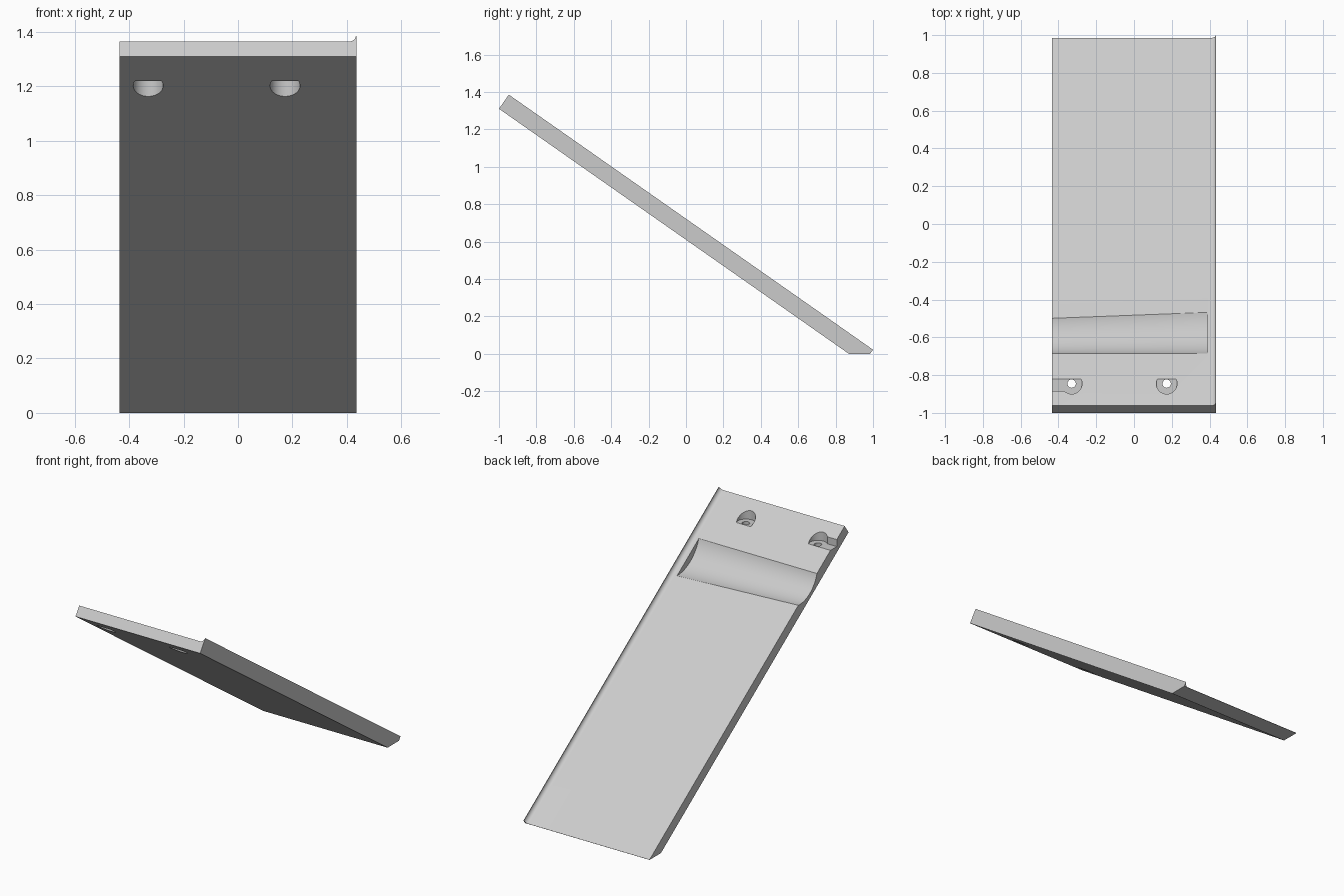
import bpy, bmesh, math
from mathutils import Matrix, Vector

if "Cube" in bpy.data.objects:
    bpy.data.objects.remove(bpy.data.objects["Cube"])

HALF_W, LENGTH, THICK, LIP = 0.435, 2.377, 0.0665, 0.092
ANGLE = math.radians(35)
C, S = math.cos(ANGLE), math.sin(ANGLE)
# Local axes: x across, y down the slope, z out of the top face
TILT = Matrix(((1, 0, 0, 0), (0, C, S, -1), (0, -S, C, 1.31), (0, 0, 0, 1)))

grey = bpy.data.materials.new("light_grey")
grey.use_nodes = True
grey.diffuse_color = (0.6, 0.6, 0.6, 1)
grey.node_tree.nodes["Principled BSDF"].inputs["Base Color"].default_value = (0.6, 0.6, 0.6, 1)


def make_object(name, bm):
    bmesh.ops.recalc_face_normals(bm, faces=bm.faces)
    mesh = bpy.data.meshes.new(name)
    bm.to_mesh(mesh)
    bm.free()
    mesh.materials.append(grey)
    obj = bpy.data.objects.new(name, mesh)
    bpy.context.collection.objects.link(obj)
    return obj


def loft(name, ring_a, ring_b, matrix=Matrix(), cut_ground=False):
    """Closed solid between two matching rings of points."""
    bm = bmesh.new()
    a, b = ([bm.verts.new(matrix @ Vector(p)) for p in ring] for ring in (ring_a, ring_b))
    bm.faces.new(a)
    bm.faces.new(b[::-1])
    for i in range(len(a)):
        j = (i + 1) % len(a)
        bm.faces.new((a[i], b[i], b[j], a[j]))
    if cut_ground:
        cut = bmesh.ops.bisect_plane(bm, geom=bm.verts[:] + bm.edges[:] + bm.faces[:],
                                     plane_co=(0, 0, 0), plane_no=(0, 0, 1), clear_inner=True)
        edges = [e for e in cut["geom_cut"] if isinstance(e, bmesh.types.BMEdge)]
        bmesh.ops.holes_fill(bm, edges=edges)
    return make_object(name, bm)


def post(name, x, y, radius, low, high):
    """Upright cylinder."""
    ring = [(x + radius * math.cos(t), y + radius * math.sin(t))
            for t in (math.tau * i / 48 for i in range(48))]
    return loft(name, [(*p, low) for p in ring], [(*p, high) for p in ring])


# Sloping plate with a filleted lip along its left edge
R = LIP - THICK
profile = [(-HALF_W, 0), (HALF_W, 0), (HALF_W, LIP)]
for i in range(9):
    t = math.pi / 2 * i / 8
    profile.append((HALF_W - 0.002 - R + R * math.cos(t), LIP - R * math.sin(t)))
profile.append((-HALF_W, THICK))
plate = loft("sloping_plate", [(x, 0, n) for x, n in profile],
             [(x, LENGTH, n) for x, n in profile], TILT, True)


# Tapered round trough across the top face
def trough_ring(x, upper, lower, depth):
    half = (lower - upper) / 2
    r = (half ** 2 + depth ** 2) / (2 * depth)
    return [(x, (upper + lower) / 2 + r * math.cos(t), THICK + r - depth + r * math.sin(t))
            for t in (math.tau * i / 128 for i in range(128))]


cutters = [loft("trough_cutter", trough_ring(-0.45, 0.338, 0.564, 0.04),
                trough_ring(0.39, 0.338, 0.603, 0.043), TILT)]

# Upright screw holes, recessed flat from above and below
HOLE_Y, FLOOR, CEILING = -0.845, 1.265, 1.22
for x in (-0.33, 0.173):
    cutters.append(post("screw_hole_cutter", x, HOLE_Y, 0.022, 1.0, 1.5))
    cutters.append(post("top_recess_cutter", x, HOLE_Y, 0.055, FLOOR, 1.5))
    cutters.append(post("under_recess_cutter", x, HOLE_Y, 0.055, 1.0, CEILING))

# Slot from the outer screw recess to the right edge
corners = [(-0.5, HOLE_Y - 0.038), (-0.33, HOLE_Y - 0.038),
           (-0.33, HOLE_Y + 0.038), (-0.5, HOLE_Y + 0.038)]
cutters.append(loft("edge_slot_cutter", [(*p, FLOOR) for p in corners],
                    [(*p, 1.5) for p in corners]))

# Carve the plate and drop the cutters
bpy.ops.object.select_all(action="DESELECT")
bpy.context.view_layer.objects.active = plate
plate.select_set(True)
for cutter in cutters:
    cutter.hide_render = True
    mod = plate.modifiers.new("carve", "BOOLEAN")
    mod.operation = "DIFFERENCE"
    mod.solver = "EXACT"
    mod.object = cutter
    bpy.ops.object.modifier_apply(modifier=mod.name)
    bpy.data.objects.remove(cutter)

bpy.ops.object.shade_smooth_by_angle(angle=math.radians(25))
